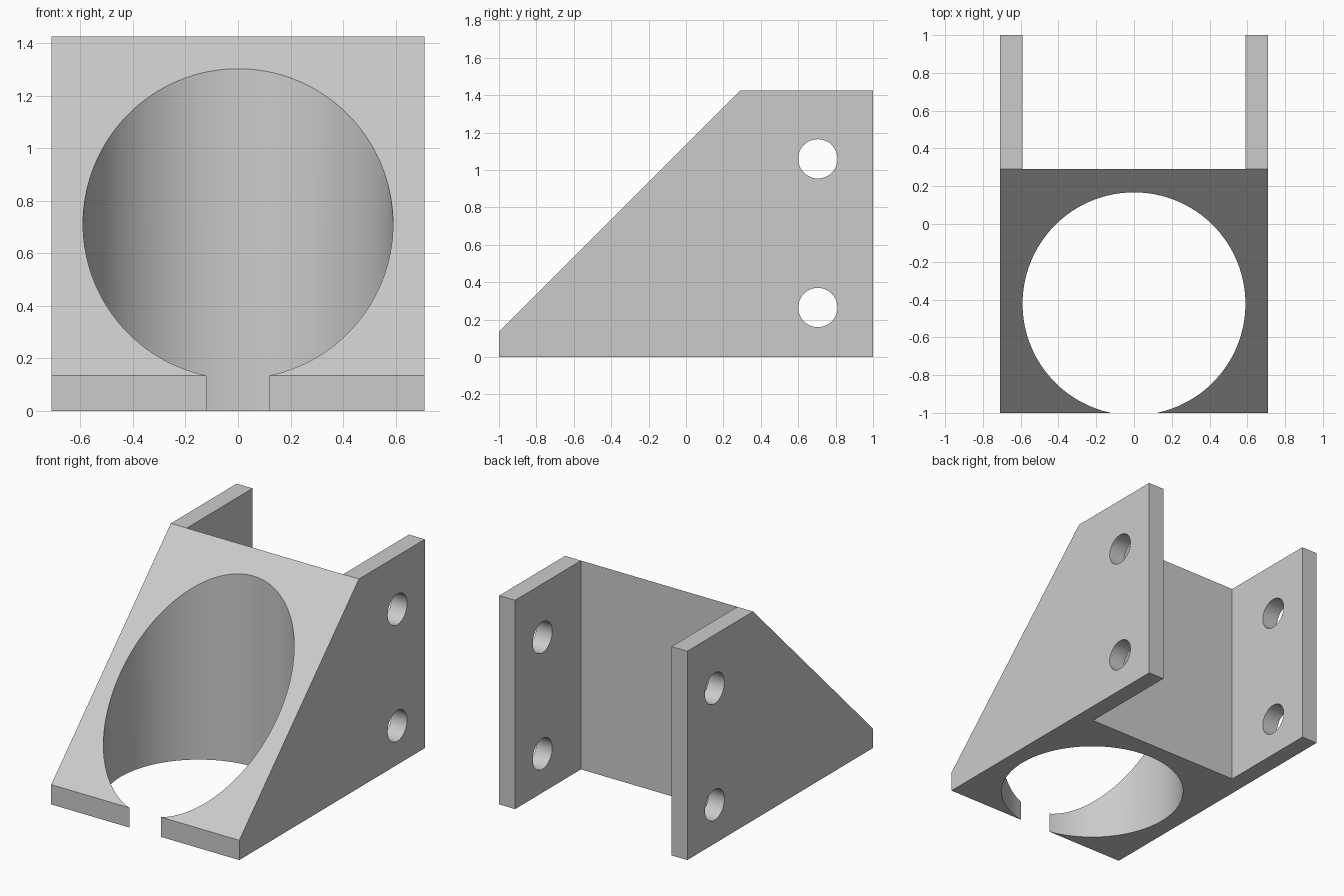
import bpy, bmesh
from math import radians
from mathutils import Matrix, Vector

cube = bpy.data.objects.get("Cube")
if cube:
    bpy.data.objects.remove(cube, do_unlink=True)

HALF_WIDTH, HEIGHT = 0.71, 1.425
WALL = 0.12
INNER = HALF_WIDTH - WALL
BLOCK_BACK = 0.29

# Single plain grey
grey = bpy.data.materials.new("plain_grey")
grey.use_nodes = True
grey.diffuse_color = (0.6, 0.6, 0.6, 1)
grey.node_tree.nodes["Principled BSDF"].inputs["Base Color"].default_value = grey.diffuse_color


def add_object(name, bm):
    bmesh.ops.recalc_face_normals(bm, faces=bm.faces)
    mesh = bpy.data.meshes.new(name)
    bm.to_mesh(mesh)
    bm.free()
    mesh.materials.append(grey)
    obj = bpy.data.objects.new(name, mesh)
    bpy.context.collection.objects.link(obj)
    return obj


def cylinder(name, radius, depth, location, segments, turn=Matrix()):
    bm = bmesh.new()
    bmesh.ops.create_cone(bm, cap_ends=True, segments=segments, radius1=radius,
                          radius2=radius, depth=depth,
                          matrix=Matrix.Translation(location) @ turn)
    return add_object(name, bm)


def box(name, low, high):
    low, high = Vector(low), Vector(high)
    bm = bmesh.new()
    bmesh.ops.create_cube(bm, size=1, matrix=Matrix.Translation((low + high) / 2)
                          @ Matrix.Diagonal((high - low).to_4d()))
    return add_object(name, bm)


# Wedge body: side profile extruded across the width
profile = [(-1, 0), (1, 0), (1, HEIGHT), (BLOCK_BACK, HEIGHT), (-1, 0.135)]
bm = bmesh.new()
side = bm.faces.new([bm.verts.new((-HALF_WIDTH, y, z)) for y, z in profile])
extruded = bmesh.ops.extrude_face_region(bm, geom=[side])["geom"]
bmesh.ops.translate(bm, vec=(2 * HALF_WIDTH, 0, 0),
                    verts=[v for v in extruded if isinstance(v, bmesh.types.BMVert)])
bracket = add_object("holder_bracket", bm)

# Rear channel between the flanges, round vertical bore, bolt holes through both flanges
cutters = [
    box("rear_channel_cutter", (-INNER, BLOCK_BACK, -1), (INNER, 2, 2)),
    cylinder("bore_cutter", INNER, 4, (0, -0.4225, 0.7), 128),
]
for z in (0.265, 1.06):
    cutters.append(cylinder("bolt_hole_cutter", 0.105, 2, (0, 0.705, z), 48,
                            Matrix.Rotation(radians(90), 4, "Y")))

bpy.ops.object.select_all(action="DESELECT")
bracket.select_set(True)
bpy.context.view_layer.objects.active = bracket
for cutter in cutters:
    cutter.hide_render = True
    cut = bracket.modifiers.new(cutter.name, "BOOLEAN")
    cut.operation, cut.solver, cut.object = "DIFFERENCE", "EXACT", cutter
    bpy.ops.object.modifier_apply(modifier=cut.name)
    bpy.data.objects.remove(cutter, do_unlink=True)

bpy.ops.object.shade_smooth_by_angle(angle=radians(30))
